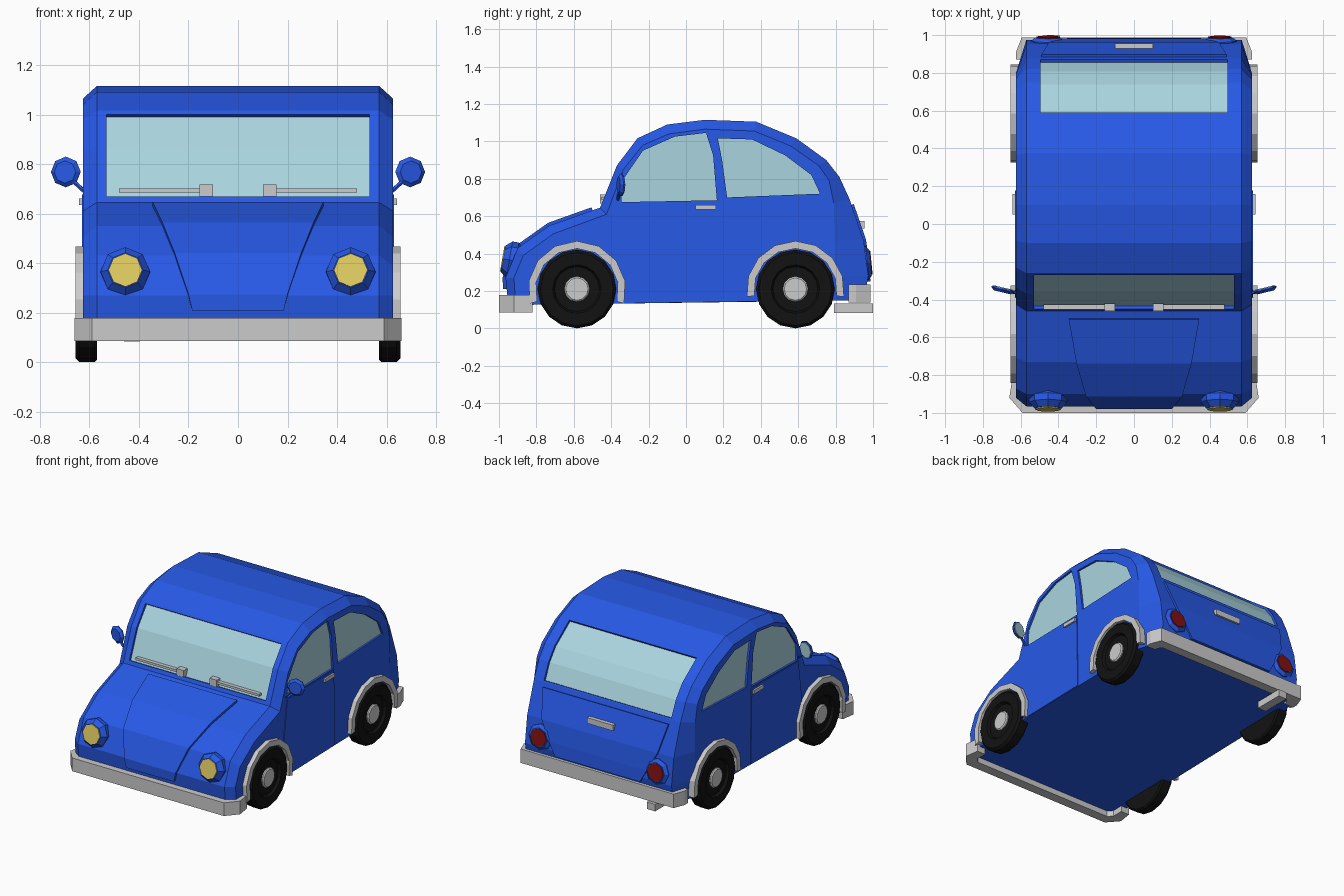
import bpy, bmesh, math
from mathutils import Vector

if "Cube" in bpy.data.objects:
    bpy.data.objects.remove(bpy.data.objects["Cube"])

COLORS = {"blue": (.02, .1, .8), "glass": (.40, .66, .74), "yellow": (.75, .6, .12),
          "red": (.22, .005, .005), "black": (.006, .006, .006)}
MATS = {}
for key, c in COLORS.items():
    MATS[key] = bpy.data.materials.new(key)
    MATS[key].diffuse_color = (*c, 1)


def loft(name, rings, color=None, mirror=False):
    """Bridge equal-length rings of points and cap both ends."""
    bm = bmesh.new()
    vs = [[bm.verts.new(p) for p in r] for r in rings]
    n = len(vs[0])
    for a, b in zip(vs, vs[1:]):
        for i in range(n):
            j = (i + 1) % n
            bm.faces.new((a[i], a[j], b[j], b[i]))
    bm.faces.new(vs[0][::-1])
    bm.faces.new(vs[-1])
    bmesh.ops.recalc_face_normals(bm, faces=bm.faces)
    me = bpy.data.meshes.new(name)
    bm.to_mesh(me)
    bm.free()
    ob = bpy.data.objects.new(name, me)
    bpy.context.collection.objects.link(ob)
    if color:
        me.materials.append(MATS[color])
    if mirror:
        ob.modifiers.new("Mirror", "MIRROR")
    return ob


def strip(name, path, d0, d1, color=None):
    """Band across the car along (y, z, half width) points, between offsets d0 and d1."""
    rings = []
    for i, (y, z, w) in enumerate(path):
        a, b = path[max(i - 1, 0)], path[min(i + 1, len(path) - 1)]
        n = Vector((a[2] * 0, a[1] - b[1], b[0] - a[0])).normalized()
        lo, hi = Vector((0, y, z)) + n * d0, Vector((0, y, z)) + n * d1
        rings.append([(-w, lo.y, lo.z), (w, lo.y, lo.z), (w, hi.y, hi.z), (-w, hi.y, hi.z)])
    return loft(name, rings, color)


def plate(name, pts, x0, x1, color=None):
    """Side panel from a (y, z) outline, on both sides."""
    return loft(name, [[(x, y, z) for y, z in pts] for x in (x0, x1)], color, True)


def disc(name, center, axis, prof, sides, color=None):
    """Turned part from (radius, distance) points along an axis, on both sides."""
    q = Vector(axis).to_track_quat('Z', 'Y')
    ang = [2 * math.pi * i / sides for i in range(sides)]
    return loft(name, [[Vector(center) + q @ Vector((r * math.cos(a), r * math.sin(a), d))
                        for a in ang] for r, d in prof], color, True)


def box(name, lo, hi, color=None, mirror=True):
    return loft(name, [[(lo[0], lo[1], z), (hi[0], lo[1], z), (hi[0], hi[1], z), (lo[0], hi[1], z)]
                       for z in (lo[2], hi[2])], color, mirror)


def bumper(name, outer, inner, z0, z1):
    full = [(o, i, 1) for o, i in zip(outer, inner)]
    full += [(o, i, -1) for o, i, s in full[::-1]]
    loft(name, [[(s * o[0], o[1], z0), (s * o[0], o[1], z1), (s * i[0], i[1], z1), (s * i[0], i[1], z0)]
                for o, i, s in full])


# Body: full profile in the middle, smaller profile on the flanks
outer = [(-.95, .125), (-.965, .27), (-.90, .43), (-.73, .55), (-.46, .645), (-.37, .87),
         (-.26, 1.016), (-.10, 1.09), (.10, 1.115), (.375, 1.105), (.59, 1.016), (.75, .90),
         (.82, .81), (.875, .69), (.95, .47), (.975, .28), (.95, .15)]
inner = [(-.91, .125), (-.92, .27), (-.87, .39), (-.71, .505), (-.425, .61), (-.335, .85),
         (-.23, .98), (-.09, 1.04), (.10, 1.065), (.365, 1.055), (.56, .975), (.71, .87),
         (.765, .79), (.79, .67), (.795, .47), (.80, .28), (.80, .15)]
body = loft("body", [[(x, y, z) for y, z in p] for x, p in
                     ((-.625, inner), (-.57, outer), (.57, outer), (.625, inner))], "blue")

# Recessed windows
screen = [(-.45, .67, .53), (-.37, .87, .53), (-.27, 1.0, .53)]
rear = [(.59, 1.016, .495), (.75, .90, .495), (.82, .81, .495), (.87, .70, .495)]
door_win = [(-.345, .675), (-.34, .79), (-.23, .95), (-.06, 1.025), (.107, 1.045), (.145, .925), (.165, .685)]
quarter_win = [(.17, 1.016), (.353, 1.01), (.53, .925), (.67, .82), (.717, .72), (.22, .70), (.193, .9)]
cutters = []
for nm, p in (("windscreen", screen), ("rear_window", rear)):
    cutters.append(strip(nm + "_cutter", p, -.022, .05))
    strip(nm, p, -.03, -.016, "glass")
for nm, p in (("door_window", door_win), ("quarter_window", quarter_win)):
    cutters.append(plate(nm + "_cutter", p, .605, .68))
    plate(nm, p, .598, .611, "glass")
for c in cutters:
    c.hide_render = True
    c.hide_viewport = False
    c.display_type = 'WIRE'
    m = body.modifiers.new("Cut", "BOOLEAN")
    m.operation = 'DIFFERENCE'
    m.solver = 'EXACT'
    m.object = c

# Bonnet, boot lid and doors
strip("bonnet", [(-.963, .21, .185), (-.965, .27, .20), (-.90, .43, .255), (-.73, .55, .305), (-.50, .632, .345)],
      -.01, .016, "blue")
strip("boot_lid", [(.885, .66, .49), (.95, .47, .45), (.968, .34, .38), (.973, .25, .33)], -.01, .013, "blue")
plate("door", [(-.35, .668), (.168, .678), (.178, .145), (-.33, .135), (-.34, .25), (-.39, .38)],
      .61, .63, "blue")
box("door_handle", (.62, .05, .635), (.642, .16, .66))
box("boot_handle", (-.1, .91, .535), (.1, .955, .575), mirror=False)

# Wheels and arches
for end, cy, a0 in (("front", -.583, -16), ("rear", .585, -8)):
    c = (0, cy, .21)
    disc(end + "_tyre", c, (1, 0, 0), [(.2, .57), (.21, .58), (.21, .64), (.195, .655), (.13, .655), (.12, .637)],
         16, "black")
    disc(end + "_hub", c, (1, 0, 0), [(.068, .6), (.068, .645), (.06, .652)], 12)
    rings = []
    for i in range(9):
        a = math.radians(a0 + (180 - 2 * a0) * i / 8)
        rings.append([(x, cy + r * math.cos(a), .205 + r * math.sin(a))
                      for r, x in ((.222, .58), (.262, .58), (.262, .655), (.222, .655))])
    loft(end + "_arch", rings, None, True)

# Lamps
disc("headlight_housing", (.455, -.88, .355), (0, -1, .17), [(.07, 0), (.1, .03), (.1, .065), (.072, .098)], 8, "blue")
disc("headlight_lens", (.455, -.88, .355), (0, -1, .17), [(.068, .08), (.068, .104)], 8, "yellow")
disc("taillight_housing", (.455, .93, .345), (0, 1, .1), [(.09, 0), (.09, .04), (.068, .057)], 8, "blue")
disc("taillight_lens", (.455, .93, .345), (0, 1, .1), [(.062, .04), (.062, .062)], 8, "red")

# Bumpers and exhaust
bumper("front_bumper", [(.645, -.82), (.66, -.92), (.59, -1)], [(.58, -.82), (.58, -.9), (.55, -.93)], .085, .178)
bumper("rear_bumper", [(.625, .87), (.625, .91), (.595, .987)], [(.55, .87), (.55, .89), (.53, .92)], .137, .235)
box("exhaust", (-.46, .79, .083), (-.395, 1.0, .132), mirror=False)

# Wing mirrors
axis = Vector((.24, -1, 0))
disc("mirror_shell", (.695, -.348, .768), axis, [(.06, -.008), (.062, 0), (.045, .014)], 8, "blue")
disc("mirror_glass", (.695, -.348, .768), axis, [(.052, -.012), (.052, -.006)], 8, "glass")
disc("mirror_stalk", (.615, -.365, .685), (.06, .01, .055), [(.009, 0), (.009, .07)], 6, "blue")

# Wipers
box("wiper_arm", (.15, -.452, .686), (.48, -.425, .702))
box("wiper_pivot", (.10, -.46, .668), (.155, -.42, .717))

for m in bpy.data.materials:
    if m.users and not m.is_grease_pencil:
        m.use_nodes = True
        m.node_tree.nodes["Principled BSDF"].inputs["Base Color"].default_value = m.diffuse_color
